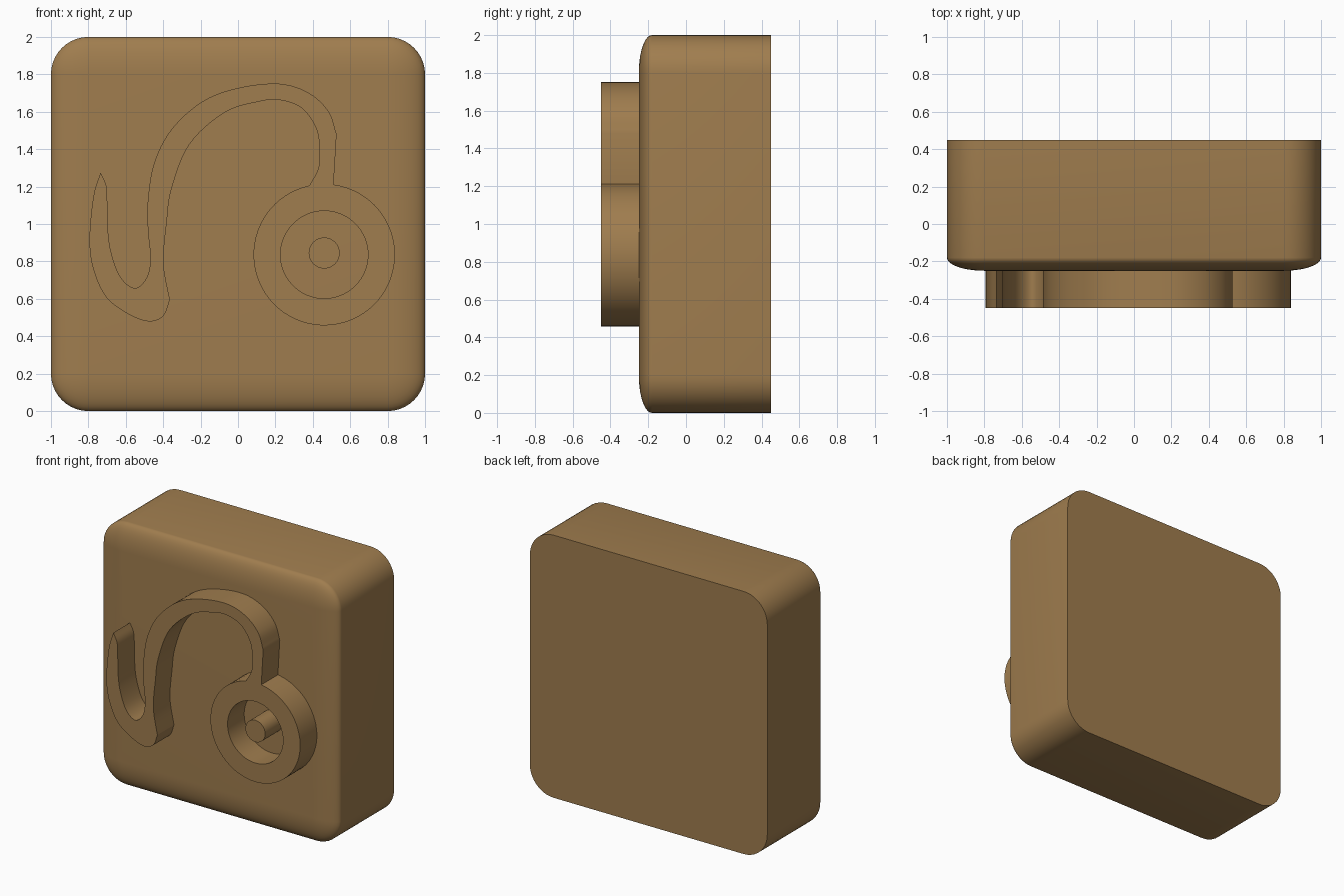
import bpy, bmesh, math
from mathutils import Vector

if "Cube" in bpy.data.objects:
    bpy.data.objects.remove(bpy.data.objects["Cube"])

mat = bpy.data.materials.new("warm_brown")
mat.diffuse_color = (0.35, 0.205, 0.077, 1)
mat.use_nodes = True
mat.node_tree.nodes["Principled BSDF"].inputs["Base Color"].default_value = mat.diffuse_color


def finish(obj):
    obj.data.materials.clear()
    obj.data.materials.append(mat)
    bpy.ops.object.select_all(action='DESELECT')
    obj.select_set(True)
    bpy.context.view_layer.objects.active = obj
    bpy.ops.object.shade_smooth_by_angle(angle=math.radians(30))


# Block: rounded square loops from the flat back to the softly domed front edge
SEG, R = 10, 0.2


def rounded_loop(bm, y, inset):
    verts = []
    for q, (sx, sz) in enumerate([(1, 1), (-1, 1), (-1, -1), (1, -1)]):
        for i in range(SEG + 1):
            a = math.pi / 2 * (q + i / SEG)
            r = R - inset
            verts.append(bm.verts.new((sx * 0.8 + r * math.cos(a), y,
                                       1 + sz * 0.8 + r * math.sin(a))))
    return verts


bm = bmesh.new()
loops = [rounded_loop(bm, 0.45, 0)]
for i in range(SEG + 1):
    t = math.pi / 2 * i / SEG
    loops.append(rounded_loop(bm, -0.18 - 0.07 * math.sin(t), R * (1 - math.cos(t))))
for a, b in zip(loops, loops[1:]):
    for i in range(len(a)):
        j = (i + 1) % len(a)
        bm.faces.new((a[i], a[j], b[j], b[i]))
bm.faces.new(loops[0])
bm.faces.new(loops[-1])
bmesh.ops.remove_doubles(bm, verts=bm.verts, dist=0.0001)
bmesh.ops.recalc_face_normals(bm, faces=bm.faces)
mesh = bpy.data.meshes.new("block")
bm.to_mesh(mesh)
bm.free()
block = bpy.data.objects.new("block", mesh)
bpy.context.collection.objects.link(block)
finish(block)


# Raised relief: smooth runs between sharp corners, as x, z on the front
def smooth(points, n=6):
    p = [Vector(q) for q in points]
    p = [2 * p[0] - p[1]] + p + [2 * p[-1] - p[-2]]
    out = []
    for a, b, c, d in zip(p, p[1:], p[2:], p[3:]):
        for i in range(n):
            t = i / n
            out.append(0.5 * (2 * b + (c - a) * t + (2 * a - 5 * b + 4 * c - d) * t * t
                              + (3 * b - a - 3 * c + d) * t ** 3))
    return out


def arc(cx, cz, r, start, end, n=64):
    return [Vector((cx + r * math.cos(math.radians(start + (end - start) * i / n)),
                    cz + r * math.sin(math.radians(start + (end - start) * i / n))))
            for i in range(n)]


upper = [(.527, 1.48), (.485, 1.6), (.38, 1.7), (.22, 1.75), (0, 1.727), (-.19, 1.655),
         (-.356, 1.505), (-.45, 1.32), (-.484, 1.1), (-.48, .95), (-.468, .81),
         (-.49, .71), (-.553, .657), (-.634, .725), (-.687, .89), (-.698, 1.08),
         (-.703, 1.2), (-.735, 1.275)]
hook = [(-.735, 1.275), (-.773, 1.147), (-.794, .917), (-.773, .757), (-.703, .607),
        (-.58, .515), (-.473, .479), (-.398, .51), (-.364, .595)]
inner = [(-.364, .595), (-.393, .74), (-.398, .837), (-.382, 1.0), (-.356, 1.185),
         (-.26, 1.425), (-.072, 1.596), (.115, 1.655), (.222, 1.663), (.34, 1.62),
         (.42, 1.505), (.436, 1.372), (.427, 1.29), (.382, 1.207)]
CX, CZ = 0.461, 0.836
outline = (smooth(upper) + smooth(hook) + smooth(inner)
           + arc(CX, CZ, 0.378, 102, 442) + [Vector((0.511, 1.211))])


def relief(name, rings):
    cu = bpy.data.curves.new(name, 'CURVE')
    cu.dimensions, cu.fill_mode, cu.extrude = '2D', 'BOTH', 0.105
    for ring in rings:
        sp = cu.splines.new('POLY')
        sp.points.add(len(ring) - 1)
        for pt, v in zip(sp.points, ring):
            pt.co = (v.x, v.y, 0, 1)
        sp.use_cyclic_u = True
    obj = bpy.data.objects.new(name, cu)
    bpy.context.collection.objects.link(obj)
    obj.location.y = -0.345
    obj.rotation_euler.x = math.pi / 2
    bpy.ops.object.select_all(action='DESELECT')
    obj.select_set(True)
    bpy.context.view_layer.objects.active = obj
    bpy.ops.object.convert(target='MESH')
    obj = bpy.context.object
    b = bmesh.new()
    b.from_mesh(obj.data)
    bmesh.ops.remove_doubles(b, verts=b.verts, dist=0.0001)
    bmesh.ops.recalc_face_normals(b, faces=b.faces)
    b.to_mesh(obj.data)
    b.free()
    finish(obj)


relief("raised_curl_and_ring", [outline, arc(CX, CZ, 0.234, 0, 360)])
relief("centre_pin", [arc(CX, 0.845, 0.083, 0, 360, 32)])
